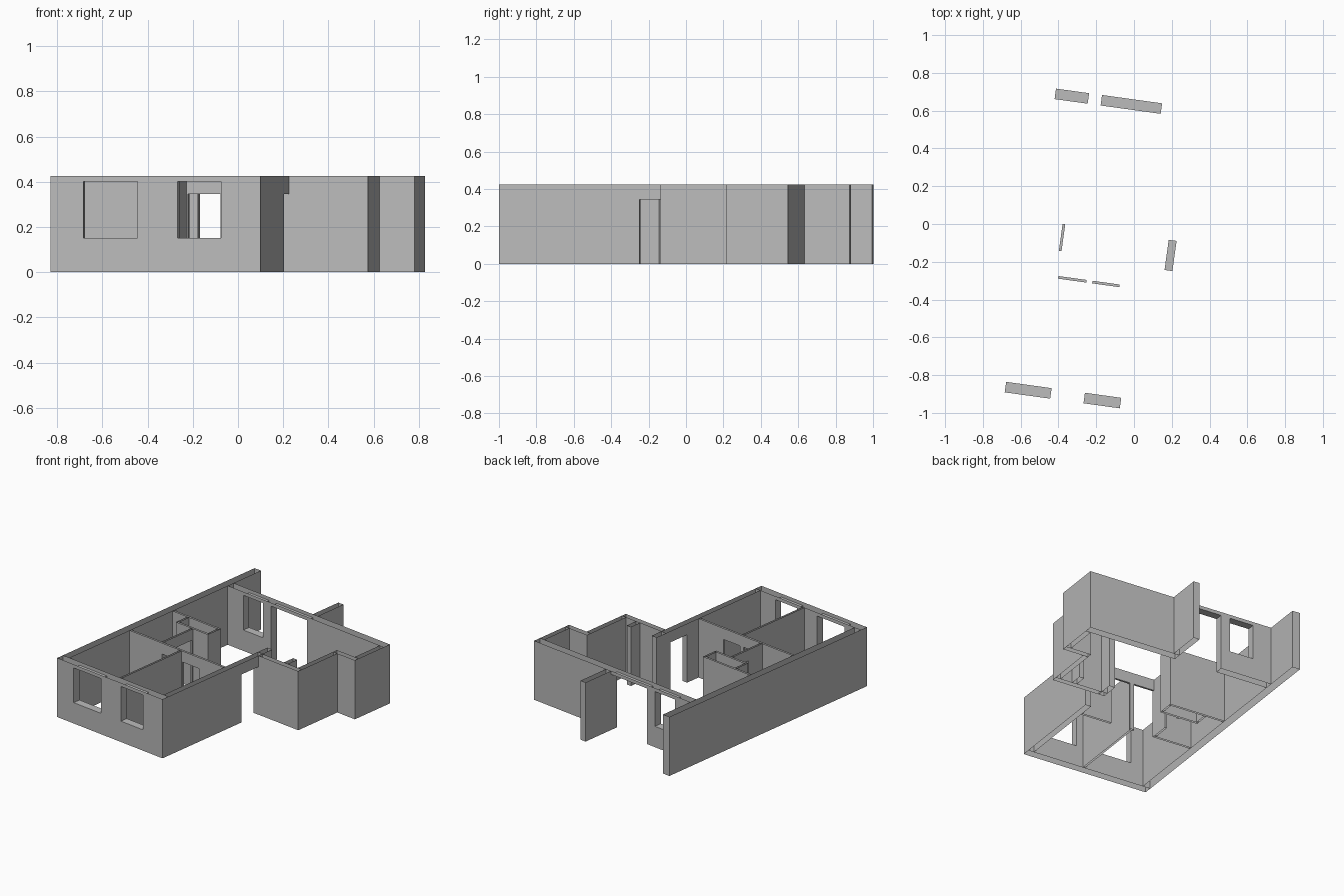
import bpy
import bmesh
import math
from mathutils import Matrix, Vector

cube = bpy.data.objects.get("Cube")
if cube:
    bpy.data.objects.remove(cube, do_unlink=True)

H = 0.425            # wall height
SILL, HEAD = 0.15, 0.40
DOOR = 0.345
THIN = 0.014         # partition thickness
THICK = 0.056        # outer wall thickness
BACK = 1.63          # outer face of the back wall

# The plan is drawn square, then turned and moved into place
PLACE = Matrix.Translation((-0.83, -0.871, 0)) @ Matrix.Rotation(math.radians(-7.9), 4, "Z")

plaster = bpy.data.materials.new("plaster grey")
plaster.use_nodes = True
plaster.diffuse_color = (0.5, 0.5, 0.5, 1)
plaster.node_tree.nodes["Principled BSDF"].inputs["Base Color"].default_value = (0.5, 0.5, 0.5, 1)


def box(name, x0, x1, y0, y1, z0, z1):
    bm = bmesh.new()
    bmesh.ops.create_cube(bm, size=1)
    for v in bm.verts:
        v.co = Vector((x1 if v.co.x > 0 else x0,
                       y1 if v.co.y > 0 else y0,
                       z1 if v.co.z > 0 else z0))
    mesh = bpy.data.meshes.new(name)
    bm.to_mesh(mesh)
    bm.free()
    obj = bpy.data.objects.new(name, mesh)
    bpy.context.collection.objects.link(obj)
    return obj


def wall(name, x0, x1, y0, y1, openings=()):
    """Hollow wall, open at top and bottom; openings are (start, end, bottom, top)."""
    obj = box(name, x0, x1, y0, y1, 0, H)
    cutters = []
    for a, b, low, high in openings:
        low = low if low > 0 else -0.1
        if x1 - x0 > y1 - y0:
            cutter = box("cutter", a, b, y0 - 0.1, y1 + 0.1, low, high)
        else:
            cutter = box("cutter", x0 - 0.1, x1 + 0.1, a, b, low, high)
        cutter.hide_render = True
        cutters.append(cutter)
        mod = obj.modifiers.new("opening", "BOOLEAN")
        mod.operation = "DIFFERENCE"
        mod.solver = "EXACT"
        mod.object = cutter
    if cutters:
        bpy.context.view_layer.update()
        graph = bpy.context.evaluated_depsgraph_get()
        cut_mesh = bpy.data.meshes.new_from_object(obj.evaluated_get(graph))
        obj.modifiers.clear()
        obj.data = cut_mesh
        for cutter in cutters:
            bpy.data.objects.remove(cutter, do_unlink=True)
    # Strip the top and bottom caps, keeping sills and lintels
    bm = bmesh.new()
    bm.from_mesh(obj.data)
    caps = []
    for f in bm.faces:
        z = f.calc_center_median().z
        if abs(f.normal.z) > 0.9 and (z < 0.001 or z > H - 0.001):
            caps.append(f)
    bmesh.ops.delete(bm, geom=caps, context="FACES")
    bm.to_mesh(obj.data)
    bm.free()
    obj.data.materials.clear()
    obj.data.materials.append(plaster)
    obj.data.transform(PLACE)
    return obj


# Outer walls
wall("front_wall", 0, 0.938, 0, THICK,
     [(0.147, 0.39, SILL, HEAD), (0.568, 0.762, SILL, HEAD)])
wall("left_side_wall", 0, THICK, THICK, 1.892)
wall("right_side_wall", 0.896, 0.938, THICK, 0.96, [(0.758, 0.919, 0, DOOR)])
wall("back_wall", THICK, 1.447, BACK - THICK, BACK,
     [(0.195, 0.372, SILL, HEAD), (0.441, 0.762, 0, HEAD)])
wall("back_fin_wall", 0.762, 0.806, BACK, 1.875)

# Side room, stepping out towards the back
T = 0.036
wall("side_room_front_wall", 0.938, 1.291, 0.92, 0.92 + T)
wall("side_room_wall", 1.291 - T, 1.291, 0.92 + T, 1.295)
wall("side_room_step_wall", 1.291 - T, 1.447, 1.295, 1.295 + T)
wall("side_room_outer_wall", 1.447 - T, 1.447, 1.295 + T, BACK - THICK)
wall("entry_stub", 0.896, 0.938, 0.96, 1.05)
wall("side_room_stub", 1.13, 1.165, 0.92 + T, 1.045)

# Inner partitions
wall("bedroom_partition", 0.505, 0.505 + THIN, THICK, 0.635)
wall("corridor_partition", THICK, 0.896, 0.635, 0.635 + THIN,
     [(0.344, 0.495, 0, DOOR), (0.526, 0.671, 0, DOOR)])
wall("bathroom_partition", 0.328, 0.328 + THIN, 0.635 + THIN, 0.935,
     [(0.782, 0.926, 0, DOOR)])
wall("closet_front", 0.19, 0.474, 0.935, 0.935 + THIN)
wall("closet_back", THICK, 0.474, 1.045, 1.045 + THIN)
for name, x in (("closet_left_side", 0.19), ("closet_right_side", 0.474 - THIN)):
    wall(name, x, x + THIN, 0.935 + THIN, 1.045)
